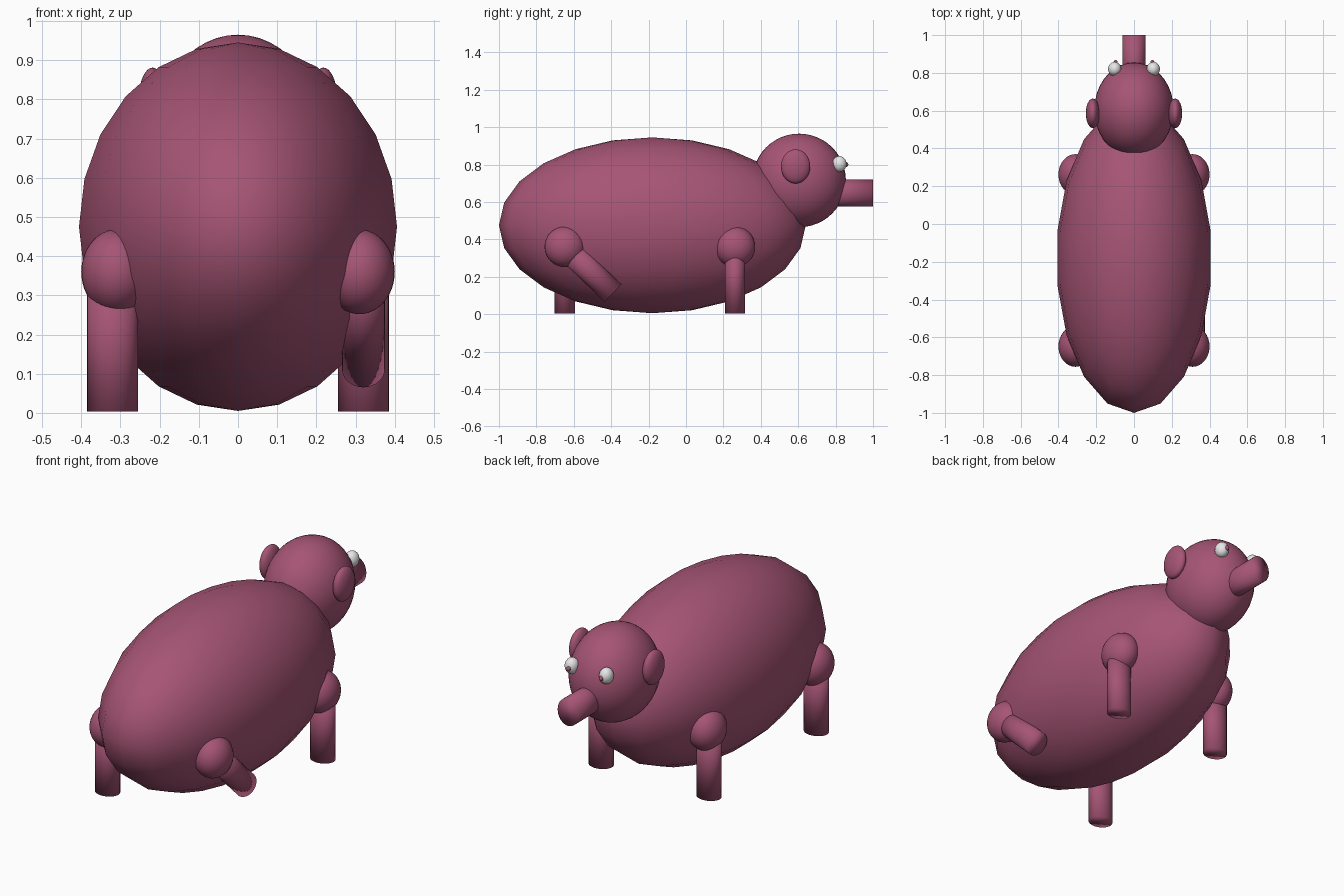
import bpy
from math import radians
from mathutils import Vector

cube = bpy.data.objects.get("Cube")
if cube:
    bpy.data.objects.remove(cube, do_unlink=True)


def make_material(name, rgb):
    mat = bpy.data.materials.new(name)
    mat.use_nodes = True
    color = (*rgb, 1)
    mat.diffuse_color = color
    mat.node_tree.nodes["Principled BSDF"].inputs["Base Color"].default_value = color
    return mat


PINK = make_material("dusky pink", (0.38, 0.09, 0.175))
WHITE = make_material("eye white", (0.8, 0.8, 0.8))
SQUASH = 0.84  # the whole animal is slightly narrow in x


def finish(name, mat):
    obj = bpy.context.object
    obj.name = name
    obj.data.materials.append(mat)
    bpy.ops.object.shade_smooth()
    return obj


def ball(name, center, radii, mat=PINK, segments=32, rings=24):
    bpy.ops.mesh.primitive_uv_sphere_add(segments=segments, ring_count=rings,
                                         radius=1, location=center)
    bpy.context.object.scale = radii
    return finish(name, mat)


def rod(name, start, end, radius):
    a, b = Vector(start), Vector(end)
    axis = b - a
    bpy.ops.mesh.primitive_cylinder_add(vertices=32, radius=radius,
                                        depth=axis.length, location=(a + b) / 2)
    obj = bpy.context.object
    obj.rotation_euler = (Vector((0, 0, 1)).rotation_difference(axis)).to_euler()
    obj.scale.x = SQUASH
    return finish(name, PINK)


# Body, head and snout
ball("body", (0, -0.18, 0.475), (0.412, 0.82, 0.47), segments=18, rings=12)
ball("head", (0, 0.605, 0.715), (0.21, 0.25, 0.25), segments=36, rings=24)
rod("snout", (0, 0.7, 0.648), (0, 1, 0.648), 0.073)

for side, s in (("left", 1), ("right", -1)):
    # Ears and bulging eyes
    ball(side + "_ear", (s * 0.218, 0.586, 0.79), (0.037, 0.078, 0.091))
    ball(side + "_eye", (s * 0.102, 0.82, 0.803), (0.035, 0.038, 0.042), WHITE)
    ball(side + "_pupil", (s * 0.097, 0.855, 0.80), (0.011, 0.013, 0.013))

    # Hip joints and legs; the head end is at +y
    for end, y in (("front", 0.262), ("rear", -0.648)):
        hip = (s * 0.31, y, 0.36)
        ball(f"{end}_{side}_hip", hip, (0.09, 0.108, 0.108))
        top = (s * 0.32, y, 0.36)
        if end == "rear" and side == "left":
            foot = (s * 0.32, y + 0.258, 0.112)  # leg swung forward
        else:
            foot = (s * 0.32, y, 0.003)
        rod(f"{end}_{side}_leg", top, foot, 0.065)
